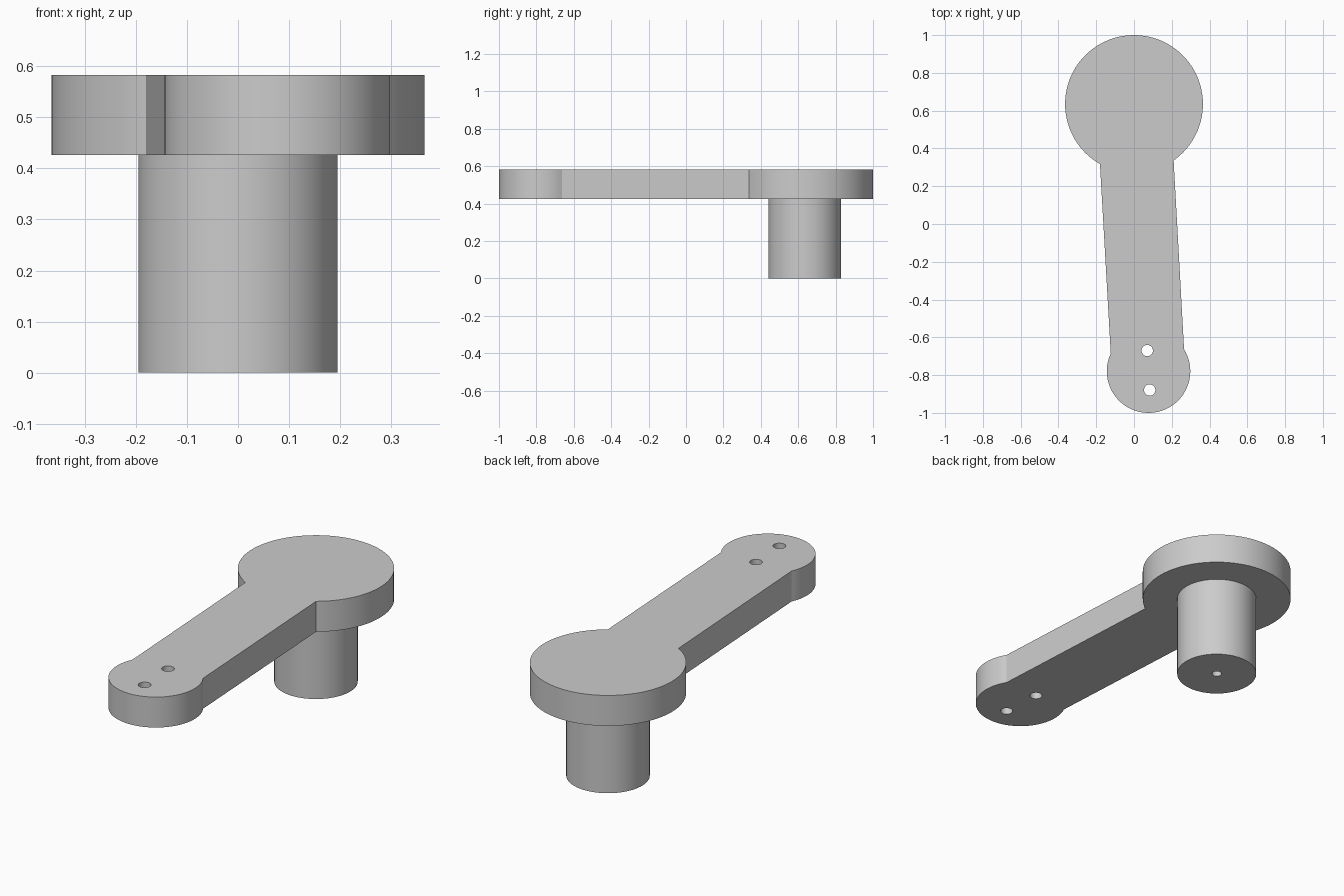
import bpy
import bmesh
from math import atan2, cos, sin, pi, radians

old = bpy.data.objects.get("Cube")
if old:
    bpy.data.objects.remove(old, do_unlink=True)

PLATE_BOTTOM, PLATE_TOP = 0.426, 0.583
HEAD, HEAD_R = (0.0, 0.635), 0.365
TIP, TIP_R = (0.077, -0.779), 0.221
POST_R, HOLE_R = 0.195, 0.03

grey = bpy.data.materials.new("plain grey")
grey.use_nodes = True
grey.diffuse_color = (0.6, 0.6, 0.6, 1)
grey.node_tree.nodes["Principled BSDF"].inputs["Base Color"].default_value = (0.6, 0.6, 0.6, 1)


def arc(centre, radius, start, end, steps):
    """Points counter-clockwise around a centre."""
    angles = [start + (end - start) * i / steps for i in range(steps + 1)]
    return [(centre[0] + radius * cos(a), centre[1] + radius * sin(a)) for a in angles]


def circle(centre, radius, steps):
    return arc(centre, radius, 0, 2 * pi, steps)[:-1]


def prism(name, outline, bottom, top):
    """Extrude a flat outline straight up."""
    bm = bmesh.new()
    face = bm.faces.new([bm.verts.new((x, y, bottom)) for x, y in outline])
    raised = bmesh.ops.extrude_face_region(bm, geom=[face])["geom"]
    verts = [g for g in raised if isinstance(g, bmesh.types.BMVert)]
    bmesh.ops.translate(bm, verts=verts, vec=(0, 0, top - bottom))
    bmesh.ops.recalc_face_normals(bm, faces=bm.faces)
    mesh = bpy.data.meshes.new(name)
    bm.to_mesh(mesh)
    bm.free()
    mesh.materials.append(grey)
    obj = bpy.data.objects.new(name, mesh)
    bpy.context.collection.objects.link(obj)
    return obj


def select(obj):
    bpy.ops.object.select_all(action="DESELECT")
    obj.select_set(True)
    bpy.context.view_layer.objects.active = obj


def drill(obj, centre, radius, bottom, top):
    """Cut a round vertical hole and remove the cutter."""
    cutter = prism("hole_cutter", circle(centre, radius, 32), bottom, top)
    cutter.hide_render = True
    mod = obj.modifiers.new("hole", "BOOLEAN")
    mod.operation = "DIFFERENCE"
    mod.solver = "EXACT"
    mod.object = cutter
    select(obj)
    bpy.ops.object.modifier_apply(modifier=mod.name)
    bpy.data.objects.remove(cutter, do_unlink=True)


def angle_to(centre, point):
    return atan2(point[1] - centre[1], point[0] - centre[0])


# Arm plate: large round head, slanted straight arm, small round tip
head_start = angle_to(HEAD, (0.21, 0.336))
head_end = angle_to(HEAD, (-0.18, 0.318)) + 2 * pi
tip_start = angle_to(TIP, (-0.123, -0.685))
tip_end = angle_to(TIP, (0.265, -0.663)) + 2 * pi
outline = arc(HEAD, HEAD_R, head_start, head_end, 80) + arc(TIP, TIP_R, tip_start, tip_end, 56)
arm = prism("crank_arm", outline, PLATE_BOTTOM, PLATE_TOP)

# Two through holes in the tip
for centre in ((0.07, -0.67), (0.083, -0.879)):
    drill(arm, centre, HOLE_R, PLATE_BOTTOM - 0.1, PLATE_TOP + 0.1)

# Post under the head, with a blind hole in its foot
post = prism("post", circle(HEAD, POST_R, 80), 0, PLATE_BOTTOM + 0.02)
drill(post, HEAD, 0.024, -0.1, 0.3)

for obj in (arm, post):
    select(obj)
    bpy.ops.object.shade_smooth_by_angle(angle=radians(20))
